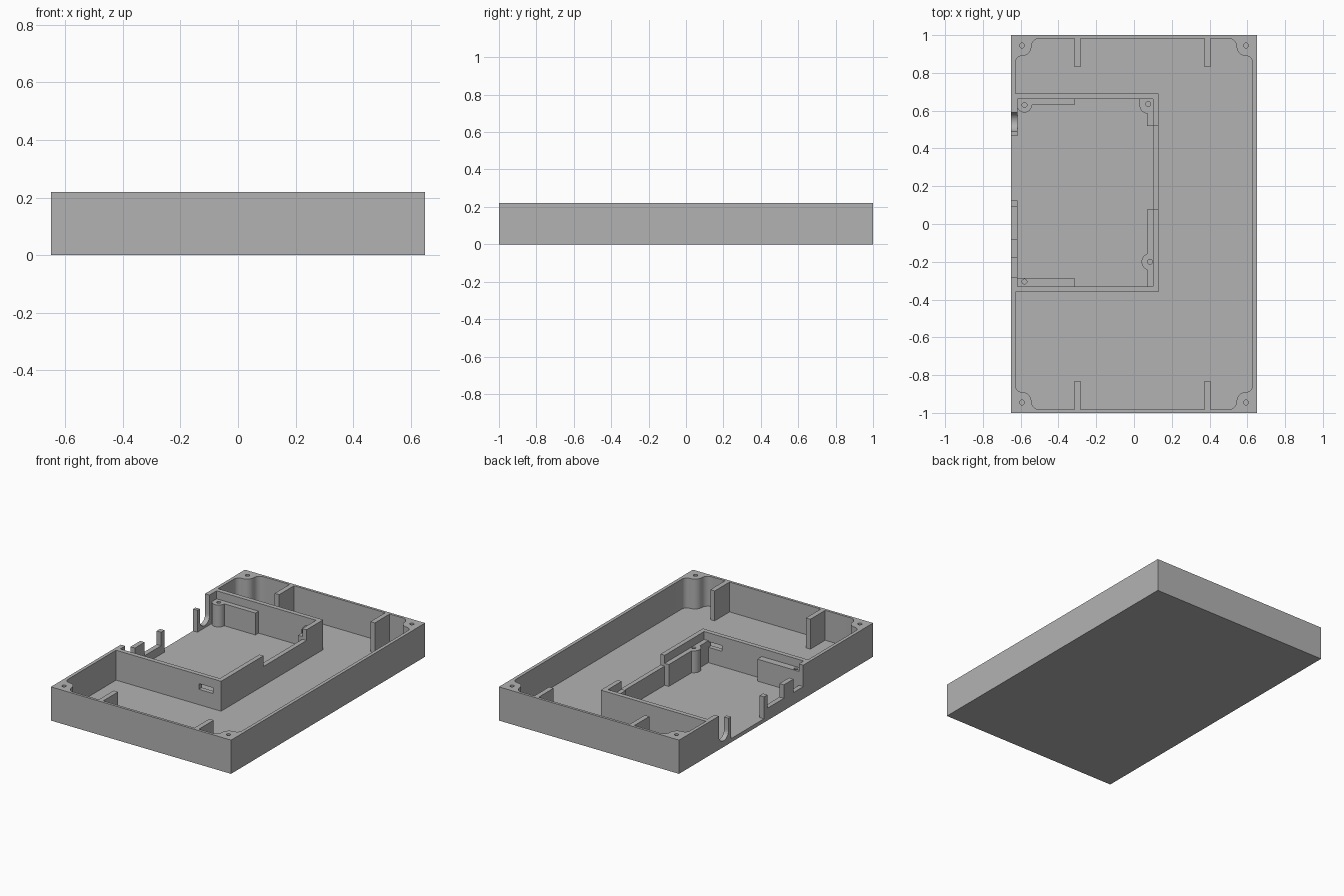
import bpy, bmesh, math

if "Cube" in bpy.data.objects:
    bpy.data.objects.remove(bpy.data.objects["Cube"])

H = 0.22        # rim height
FLOOR = 0.025   # floor top
LEDGE = 0.168   # ledge, boss and post tops
TOP = 0.3       # cutters end above the rim

grey = bpy.data.materials.new("plain grey")
grey.diffuse_color = (0.45, 0.45, 0.45, 1)
grey.use_nodes = True
grey.node_tree.nodes["Principled BSDF"].inputs["Base Color"].default_value = grey.diffuse_color


def prism(name, outline, lo, hi, axis="z"):
    """Extrude a closed outline along z, or a (y, z) outline along x."""
    bm = bmesh.new()
    def place(p, t):
        return (p[0], p[1], t) if axis == "z" else (t, p[0], p[1])
    a = [bm.verts.new(place(p, lo)) for p in outline]
    b = [bm.verts.new(place(p, hi)) for p in outline]
    n = len(outline)
    bm.faces.new(a)
    bm.faces.new(b)
    for i in range(n):
        bm.faces.new((a[i], a[(i + 1) % n], b[(i + 1) % n], b[i]))
    bmesh.ops.recalc_face_normals(bm, faces=bm.faces)
    me = bpy.data.meshes.new(name)
    bm.to_mesh(me)
    bm.free()
    ob = bpy.data.objects.new(name, me)
    bpy.context.collection.objects.link(ob)
    return ob


def rect(x0, x1, y0, y1):
    return [(x0, y0), (x1, y0), (x1, y1), (x0, y1)]


def arc(cx, cy, r, a0, a1, n=10):
    return [(cx + r * math.cos(math.radians(a0 + (a1 - a0) * i / n)),
             cy + r * math.sin(math.radians(a0 + (a1 - a0) * i / n))) for i in range(n + 1)]


def circle(cx, cy, r, n=20):
    return arc(cx, cy, r, 0, 360 * (n - 1) / n, n - 1)


def corner(sx, sy):
    """Cavity outline around a screw boss, listed counter-clockwise."""
    pts = (arc(0.593, 0.855, 0.035, 0, 90, 8) + arc(0.593, 0.94, 0.05, 270, 180)[1:]
           + arc(0.50, 0.94, 0.043, 0, 90, 8)[1:])
    pts = [(sx * x, sy * y) for x, y in pts]
    return pts if sx * sy > 0 else pts[::-1]


def rib(x, s):
    """Notch in the cavity outline that leaves a rib on an end wall."""
    w = 0.016 * s
    return [(x + w, 0.983 * s), (x + w, 0.83 * s), (x - w, 0.83 * s), (x - w, 0.983 * s)]


cutters = []


def cut(*args, **kw):
    cutters.append(prism(*args, **kw))


# Main cavity: wraps around the compartment, leaving bosses and ribs
main = (corner(1, 1) + rib(0.39, 1) + rib(-0.30, 1) + corner(-1, 1)
        + [(-0.628, 0.692), (0.13, 0.692), (0.13, -0.36), (-0.628, -0.36)]
        + corner(-1, -1) + rib(-0.30, -1) + rib(0.39, -1) + corner(1, -1))
cut("main_cavity_cutter", main, FLOOR, TOP)

# Compartment: lower part leaves ledges and bosses, upper part is a plain box
L, R, B, T = -0.618, 0.10, -0.33, 0.662
lower = ([(L, -0.285), (-0.315, -0.285), (-0.315, B), (0.07, B)]
         + arc(0.085, -0.2, 0.045, 250, 110)
         + [(0.07, 0.077), (R, 0.077), (R, 0.52), (0.07, 0.52)]
         + arc(0.075, 0.63, 0.046, 264, 180) + [(0.029, T), (-0.315, T), (-0.315, 0.63)]
         + arc(-0.58, 0.63, 0.04, 0, -162))
cut("compartment_lower_cutter", lower, FLOOR, TOP)
cut("compartment_upper_cutter", rect(L, R, B, T), LEDGE, TOP)

# Lowered stretch of the inner partition and the slot in its front wall
cut("partition_gap_cutter", rect(0.08, 0.132, 0.077, 0.52), 0.15, TOP)
cut("partition_slot_cutter", rect(-0.03, 0.07, -0.38, -0.31), 0.125, 0.162)

# Port openings in the left wall: U slot, post tops, wide gap, two notches
cut("u_slot_cutter", [(0.59, TOP), (0.49, TOP)] + arc(0.54, 0.09, 0.05, 180, 360, 16),
    -0.7, -0.60, axis="x")
for i, (y0, y1, z) in enumerate([(-0.28, 0.495, LEDGE), (0.125, 0.465, FLOOR),
                                 (-0.08, 0.09, 0.08), (-0.28, -0.18, 0.08)]):
    cut(f"port_cutter_{i}", rect(-0.7, -0.60, y0, y1), z, TOP)

# Screw holes in the case corners and the compartment bosses
for i, (x, y) in enumerate([(sx * 0.593, sy * 0.945) for sx in (1, -1) for sy in (1, -1)]):
    cut(f"corner_hole_cutter_{i}", circle(x, y, 0.013), 0.06, TOP)
for i, (x, y) in enumerate([(-0.58, 0.63), (0.075, 0.635), (0.085, -0.2), (-0.58, -0.305)]):
    cut(f"boss_hole_cutter_{i}", circle(x, y, 0.013), 0.06, TOP)

# Case body
case = prism("case_tray", rect(-0.65, 0.65, -1, 1), 0, H)
case.data.materials.append(grey)
for c in cutters:
    m = case.modifiers.new(c.name, "BOOLEAN")
    m.operation, m.solver, m.object = "DIFFERENCE", "EXACT", c

bpy.context.view_layer.objects.active = case
case.select_set(True)
for m in list(case.modifiers):
    bpy.ops.object.modifier_apply(modifier=m.name)
for c in cutters:
    bpy.data.objects.remove(c)
bpy.ops.object.shade_smooth_by_angle(angle=math.radians(30))
